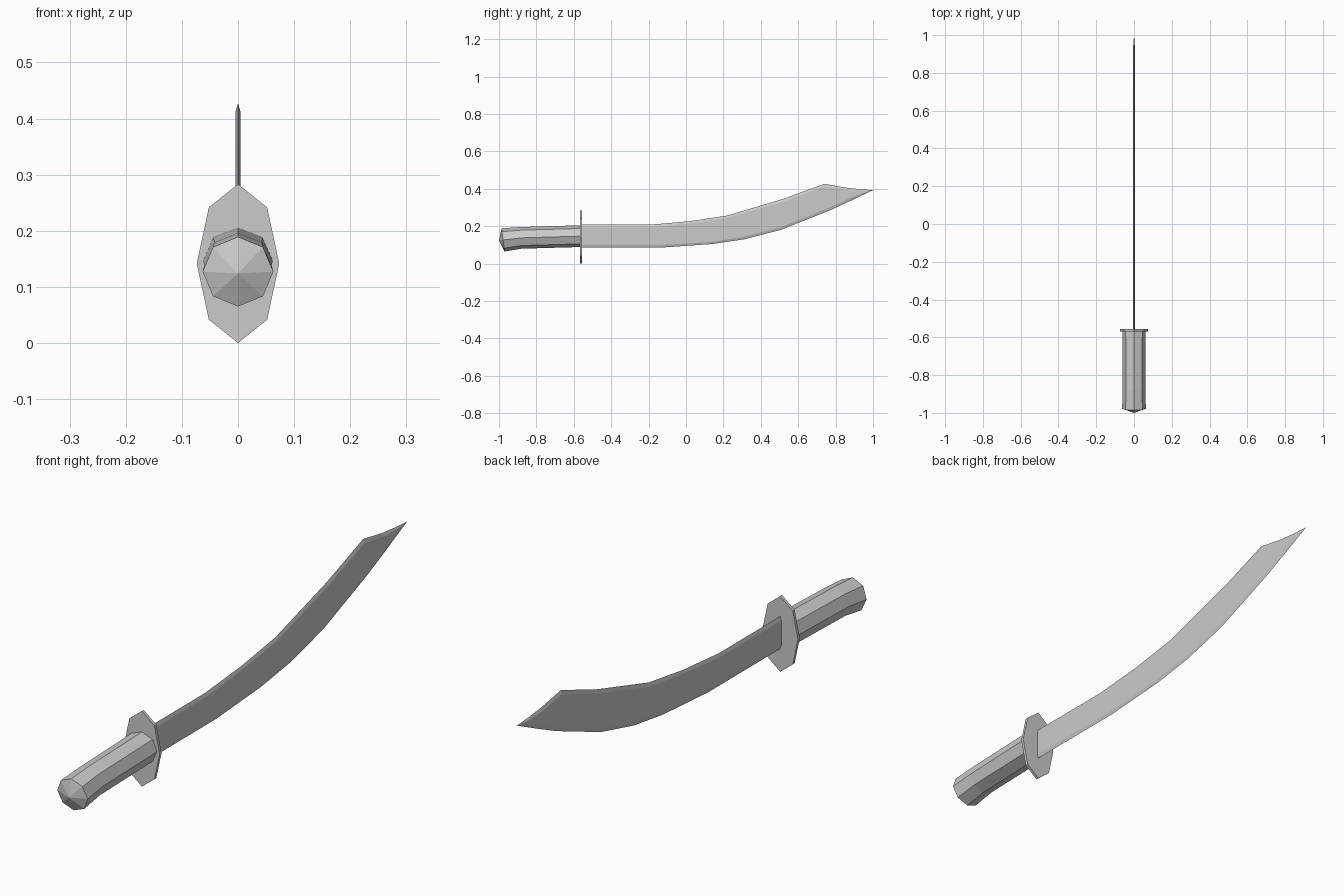
import bpy, bmesh, math
from mathutils import Vector

if "Cube" in bpy.data.objects:
    bpy.data.objects.remove(bpy.data.objects["Cube"])


def loft(name, rings, start=None, end=None):
    """Skin closed rings; each end is capped by a face or closed to a point."""
    bm = bmesh.new()
    loops = [[bm.verts.new(p) for p in r] for r in rings]
    n = len(loops[0])
    for a, b in zip(loops, loops[1:]):
        for i in range(n):
            j = (i + 1) % n
            bm.faces.new((a[i], a[j], b[j], b[i]))
    for loop, tip in ((loops[0], start), (loops[-1], end)):
        if tip is None:
            bm.faces.new(loop)
        else:
            v = bm.verts.new(tip)
            for i in range(n):
                bm.faces.new((loop[i], loop[(i + 1) % n], v))
    bmesh.ops.recalc_face_normals(bm, faces=bm.faces)
    me = bpy.data.meshes.new(name)
    bm.to_mesh(me)
    bm.free()
    ob = bpy.data.objects.new(name, me)
    bpy.context.collection.objects.link(ob)
    return ob


def octagon(y, zc, rx, rz, tilt=0.0):
    """Eight-sided ring, corner up; tilt shifts the top towards -y."""
    ring = []
    for i in range(8):
        a = i * math.pi / 4
        ring.append((rx * math.sin(a), y - tilt * math.cos(a), zc + rz * math.cos(a)))
    return ring


# Grip with a slightly flared, tilted butt and shallow pointed pommel
loft("grip", [
    octagon(-0.978, 0.127, 0.063, 0.062, 0.008),
    octagon(-0.88, 0.138, 0.060, 0.058),
    octagon(-0.565, 0.147, 0.062, 0.058),
], start=(0, -1.0, 0.124))

# Tall thin hand guard
loft("guard", [octagon(y, 0.1415, 0.0735, 0.1415) for y in (-0.568, -0.557)])

# Curved blade: spine / cutting edge stations as (y, z) pairs
stations = [
    ((-0.560, 0.208), (-0.560, 0.086)),
    ((-0.195, 0.208), (-0.130, 0.086)),
    ((0.020, 0.227), (0.140, 0.105)),
    ((0.220, 0.257), (0.310, 0.130)),
    ((0.525, 0.348), (0.505, 0.180)),
    ((0.740, 0.427), (0.765, 0.283)),
    ((0.850, 0.407), (0.880, 0.336)),
    ((0.930, 0.398), (0.945, 0.367)),
]
rings = []
for top, bottom in stations:
    t, b = Vector((0, *top)), Vector((0, *bottom))
    d = b - t
    inset = d.normalized() * min(0.015, d.length * 0.25)
    w = Vector((0.0045, 0, 0))
    rings.append([t, t + inset + w, b - inset + w, b, b - inset - w, t + inset - w])
loft("blade", rings, end=(0, 1.0, 0.393))
